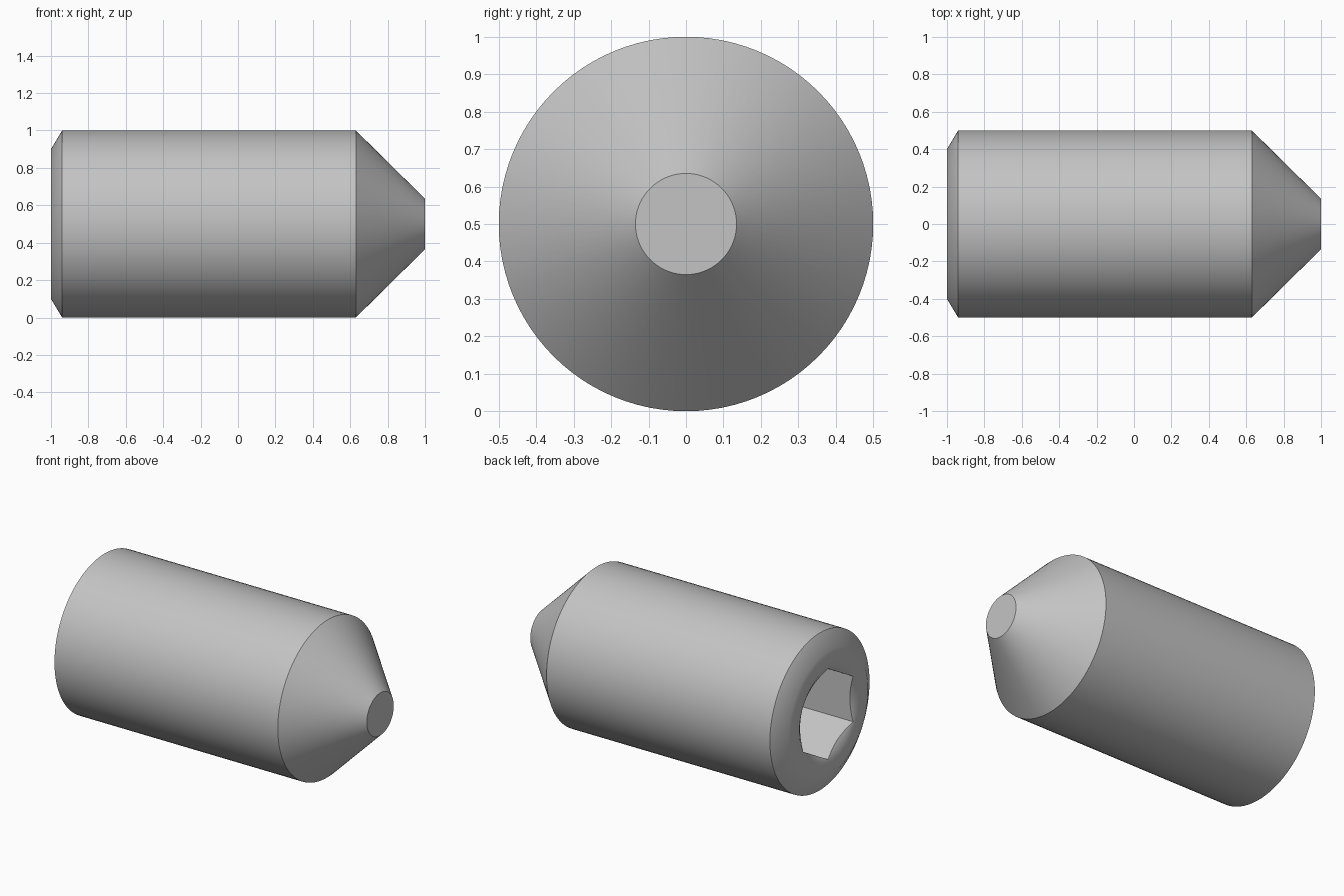
import bpy
import bmesh
from math import sin, cos, pi, tan, radians

default = bpy.data.objects.get("Cube")
if default:
    bpy.data.objects.remove(default, do_unlink=True)

SEGMENTS = 96
APOTHEM = 0.25          # half the socket width across flats
RIM = 0.29              # countersink radius at the end face


def hex_radius(angle):
    """Distance from the axis to the hexagon, with a corner at angle 0."""
    return APOTHEM / cos(angle % (pi / 3) - pi / 6)


def circle(x, r):
    return lambda a: (x, r)


def countersink_edge(a):
    r = hex_radius(a)
    return -1 + (RIM - r) * tan(radians(30)), r


def socket_floor(a):
    return -0.33, hex_radius(a)


# Stations along the surface, from the tip over the outside into the socket
stations = [
    circle(1.0, 0.135),       # flat tip
    circle(0.63, 0.5),        # cone base
    circle(-0.94, 0.5),       # end chamfer
    circle(-1.0, 0.4),
    circle(-1.0, RIM),        # countersink rim
    countersink_edge,
    socket_floor,
    circle(-0.33, 0.24),      # drill point
]

bm = bmesh.new()
angles = [2 * pi * i / SEGMENTS for i in range(SEGMENTS)]
rings = []
for station in stations:
    ring = []
    for a in angles:
        x, r = station(a)
        ring.append(bm.verts.new((x, r * sin(a), 0.5 + r * cos(a))))
    rings.append(ring)

# Skin neighbouring stations
for lower, upper in zip(rings, rings[1:]):
    for i in range(SEGMENTS):
        j = (i + 1) % SEGMENTS
        bm.faces.new((lower[i], lower[j], upper[j], upper[i]))

# Close the tip and the drill point
bm.faces.new(rings[0])
apex = bm.verts.new((-0.19, 0, 0.5))
for i in range(SEGMENTS):
    bm.faces.new((rings[-1][i], rings[-1][(i + 1) % SEGMENTS], apex))
bmesh.ops.recalc_face_normals(bm, faces=bm.faces[:])

mesh = bpy.data.meshes.new("set_screw")
bm.to_mesh(mesh)
bm.free()
screw = bpy.data.objects.new("set_screw", mesh)
bpy.context.collection.objects.link(screw)

# Steel colour
steel = bpy.data.materials.new("grey_steel")
steel.use_nodes = True
colour = (0.55, 0.55, 0.55, 1)
steel.diffuse_color = colour
steel.node_tree.nodes["Principled BSDF"].inputs["Base Color"].default_value = colour
mesh.materials.append(steel)

# Smooth round surfaces, crisp cone and socket edges
bpy.ops.object.select_all(action='DESELECT')
screw.select_set(True)
bpy.context.view_layer.objects.active = screw
bpy.ops.object.shade_smooth_by_angle(angle=radians(35))
